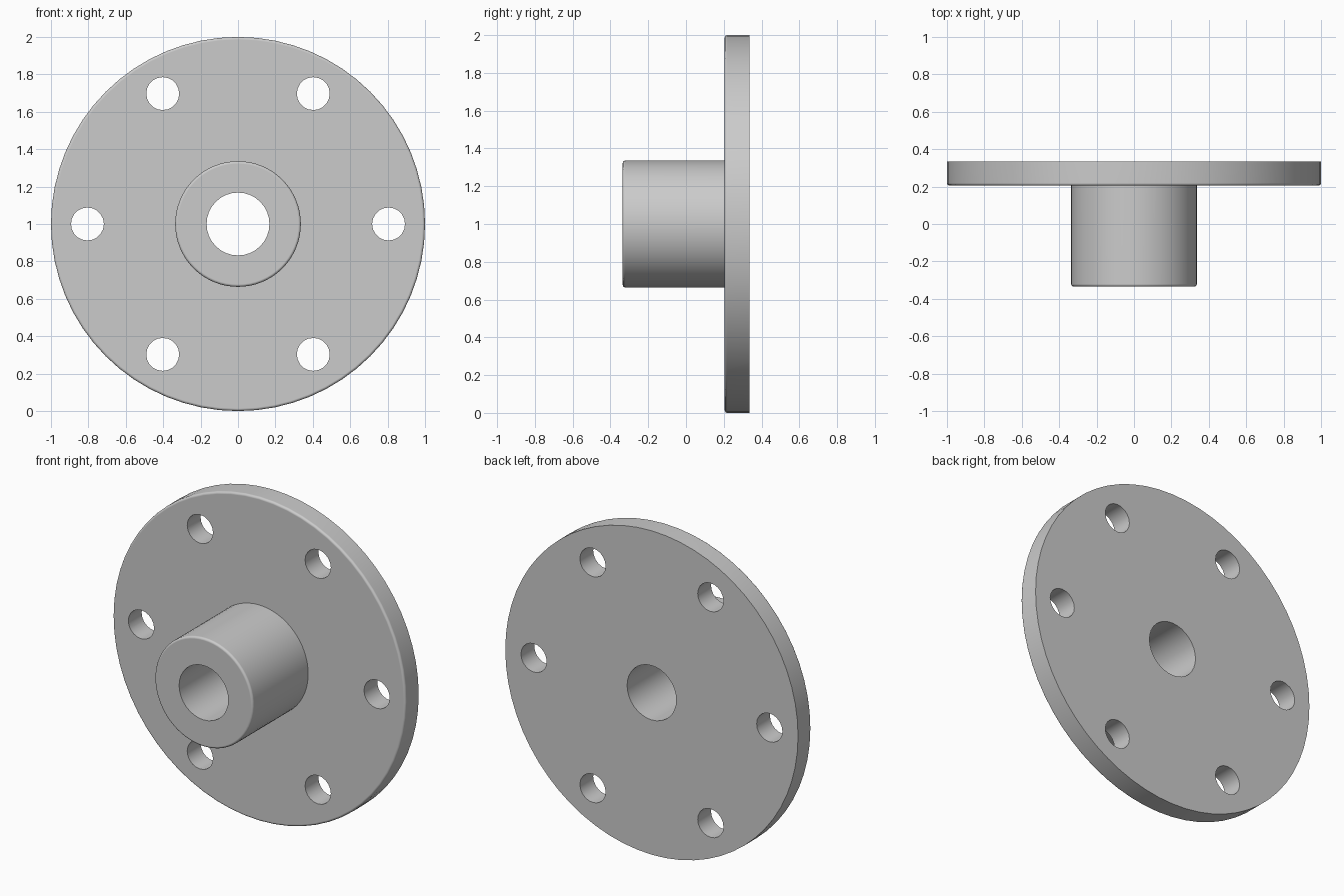
import bpy, bmesh, math
from mathutils import Matrix, Vector

cube = bpy.data.objects.get("Cube")
if cube:
    bpy.data.objects.remove(cube, do_unlink=True)

CENTRE = Vector((0, 0, 1))
FRONT, STEP, BACK = -0.335, 0.205, 0.335
RIM_R, HUB_R, BORE_R = 1.0, 0.336, 0.168
BOLT_CIRCLE, BOLT_R = 0.805, 0.088
FILLET = 0.014


def fillet(radius, y, steps=4):
    """Rounded outer corner of the profile, from the front face to the side."""
    angles = [i * math.pi / 2 / steps for i in range(steps + 1)]
    return [(radius - FILLET * (1 - math.sin(a)), y + FILLET * (1 - math.cos(a)))
            for a in angles]


def add_object(name, bm):
    mesh = bpy.data.meshes.new(name)
    bm.to_mesh(mesh)
    bm.free()
    obj = bpy.data.objects.new(name, mesh)
    obj.location = CENTRE
    bpy.context.collection.objects.link(obj)
    return obj


# Single material
steel = bpy.data.materials.new("light grey steel")
steel.use_nodes = True
grey = (0.6, 0.6, 0.6, 1)
steel.diffuse_color = grey
steel.node_tree.nodes["Principled BSDF"].inputs["Base Color"].default_value = grey

# Hub and flange turned from one profile around the y axis
profile = ([(0, FRONT)] + fillet(HUB_R, FRONT) + [(HUB_R, STEP)]
           + fillet(RIM_R, STEP) + [(RIM_R, BACK), (0, BACK)])
bm = bmesh.new()
verts = [bm.verts.new((r, y, 0)) for r, y in profile]
edges = [bm.edges.new(pair) for pair in zip(verts, verts[1:])]
bmesh.ops.spin(bm, geom=verts + edges, cent=(0, 0, 0), axis=(0, 1, 0),
               angle=math.tau, steps=64)
bmesh.ops.remove_doubles(bm, verts=bm.verts, dist=0.0005)
bmesh.ops.dissolve_limit(bm, angle_limit=0.001, verts=bm.verts, edges=bm.edges)
bmesh.ops.recalc_face_normals(bm, faces=bm.faces)
flange = add_object("flanged_hub", bm)
flange.data.materials.append(steel)

# Cutters for the central bore and the ring of bolt holes
bm = bmesh.new()


def add_drill(x, z, radius, sides):
    turn = Matrix.Rotation(math.pi / 2, 4, "X")
    bmesh.ops.create_cone(bm, cap_ends=True, segments=sides, radius1=radius,
                          radius2=radius, depth=2,
                          matrix=Matrix.Translation((x, 0, z)) @ turn)


add_drill(0, 0, BORE_R, 32)
for i in range(6):
    a = i * math.tau / 6
    add_drill(BOLT_CIRCLE * math.cos(a), BOLT_CIRCLE * math.sin(a), BOLT_R, 20)
drills = add_object("hole_cutters", bm)
drills.hide_render = True

# Drill the holes, then drop the cutters
cut = flange.modifiers.new("holes", "BOOLEAN")
cut.object = drills
cut.operation = "DIFFERENCE"
cut.solver = "EXACT"
bpy.context.view_layer.update()
bpy.ops.object.select_all(action="DESELECT")
flange.select_set(True)
bpy.context.view_layer.objects.active = flange
bpy.ops.object.modifier_apply(modifier=cut.name)
bpy.data.objects.remove(drills, do_unlink=True)

# Smooth round walls, crisp flat faces
bpy.ops.object.shade_smooth_by_angle(angle=math.radians(35))
weighted = flange.modifiers.new("flat_faces", "WEIGHTED_NORMAL")
weighted.keep_sharp = True
